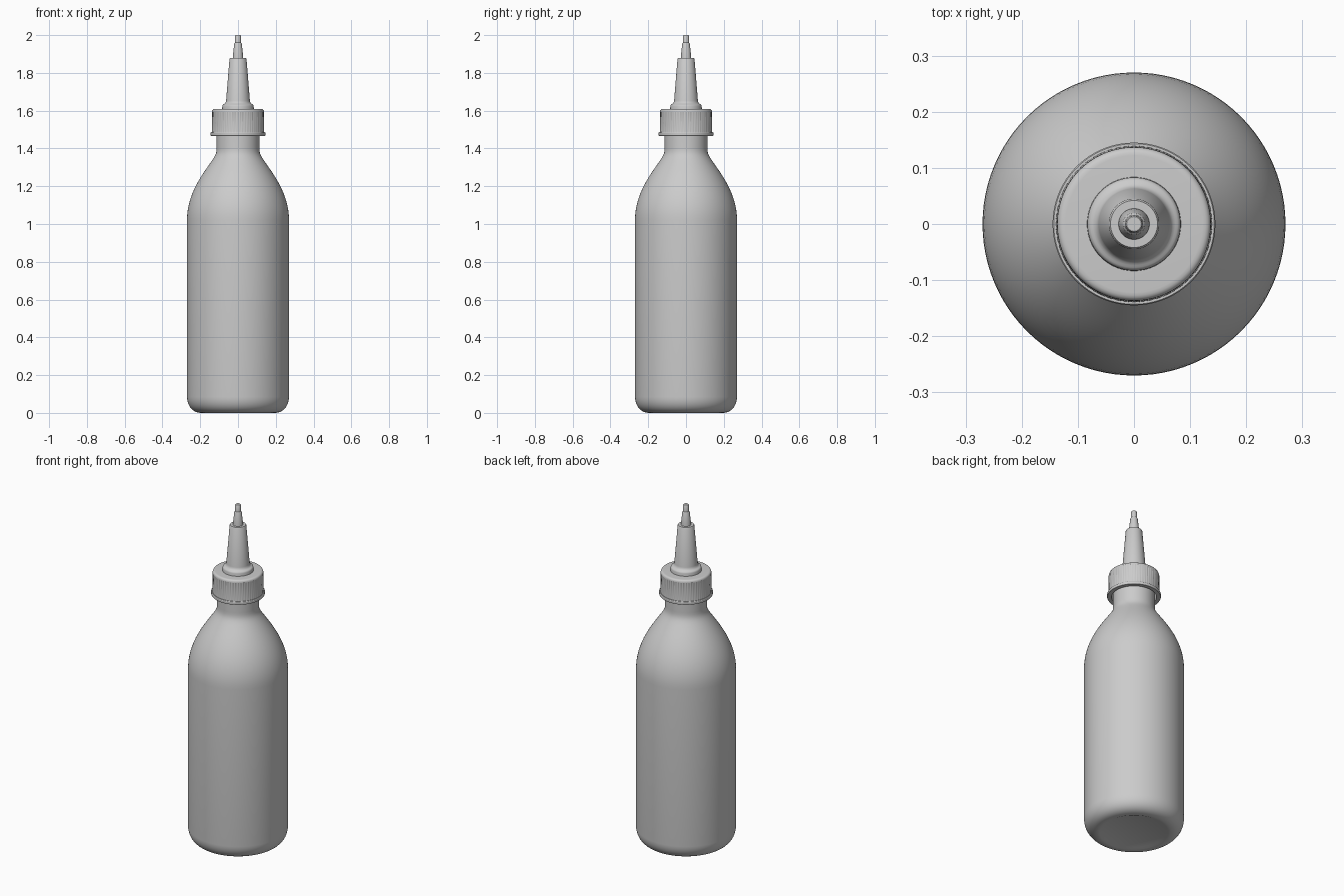
import bpy, bmesh, math

if "Cube" in bpy.data.objects:
    bpy.data.objects.remove(bpy.data.objects["Cube"])


def bezier(p0, p1, p2, p3, n=10):
    """Points along a cubic curve in the (radius, height) plane."""
    out = []
    for i in range(n + 1):
        t = i / n
        w = ((1 - t) ** 3, 3 * t * (1 - t) ** 2, 3 * t * t * (1 - t), t ** 3)
        out.append(tuple(sum(k * p[a] for k, p in zip(w, (p0, p1, p2, p3))) for a in (0, 1)))
    return out


def lathe(name, profile, sides=96, ribbed=(), depth=0.0, angle=35):
    """Revolve a profile; points listed in ribbed are grooved all round."""
    bm = bmesh.new()
    rings = []
    for j, (r, z) in enumerate(profile):
        if r == 0:
            rings.append([bm.verts.new((0, 0, z))] * sides)
            continue
        ring = []
        for i in range(sides):
            a = 2 * math.pi * i / sides
            rr = r - depth if j in ribbed and i % 4 == 0 else r
            ring.append(bm.verts.new((rr * math.cos(a), rr * math.sin(a), z)))
        rings.append(ring)
    for lo, hi in zip(rings, rings[1:]):
        for i in range(sides):
            k = (i + 1) % sides
            quad = list(dict.fromkeys((lo[i], lo[k], hi[k], hi[i])))
            bm.faces.new(quad)
    bmesh.ops.recalc_face_normals(bm, faces=bm.faces)
    mesh = bpy.data.meshes.new(name)
    bm.to_mesh(mesh)
    bm.free()
    obj = bpy.data.objects.new(name, mesh)
    bpy.context.collection.objects.link(obj)
    bpy.ops.object.select_all(action='DESELECT')
    obj.select_set(True)
    bpy.context.view_layer.objects.active = obj
    bpy.ops.object.shade_smooth_by_angle(angle=math.radians(angle))
    return obj


# Bottle: flat base, rounded heel, straight wall, ogive shoulder, neck
body = [(0, 0.006), (0.17, 0.006), (0.185, 0.0)]
body += bezier((0.20, 0.0), (0.24, 0.003), (0.268, 0.035), (0.27, 0.085))
body += bezier((0.27, 1.02), (0.27, 1.16), (0.19, 1.26), (0.135, 1.34), 16)
body += bezier((0.135, 1.34), (0.119, 1.364), (0.113, 1.375), (0.113, 1.405), 6)[1:]
body += [(0.113, 1.53), (0, 1.53)]
lathe("bottle_body", body)

# Screw cap: hollow underside, bottom flange, grip ribs, rounded top edge
cap = [(0, 1.54), (0.121, 1.54), (0.121, 1.467), (0.143, 1.467), (0.145, 1.470),
       (0.145, 1.482), (0.143, 1.485), (0.139, 1.485),
       (0.139, 1.49), (0.137, 1.592)]
cap += bezier((0.137, 1.594), (0.137, 1.604), (0.132, 1.609), (0.122, 1.609), 5)
cap += [(0, 1.609)]
lathe("screw_cap", cap, sides=240, ribbed=(8, 9), depth=0.002, angle=30)

# Nozzle: collar, tapered spout, stepped tip
nozzle = [(0, 1.60), (0.084, 1.60), (0.083, 1.625)]
nozzle += bezier((0.082, 1.628), (0.080, 1.637), (0.068, 1.632), (0.064, 1.648), 6)
nozzle += [(0.063, 1.653), (0.045, 1.875), (0.042, 1.880), (0.028, 1.880)]
lathe("nozzle", nozzle + [(0, 1.880)], sides=64)

tip = [(0, 1.875), (0.028, 1.875), (0.027, 1.89), (0.020, 1.955), (0.0185, 1.958),
       (0.0165, 1.96), (0.0150, 1.997), (0.013, 2.0), (0, 2.0)]
lathe("nozzle_tip", tip, sides=48)
